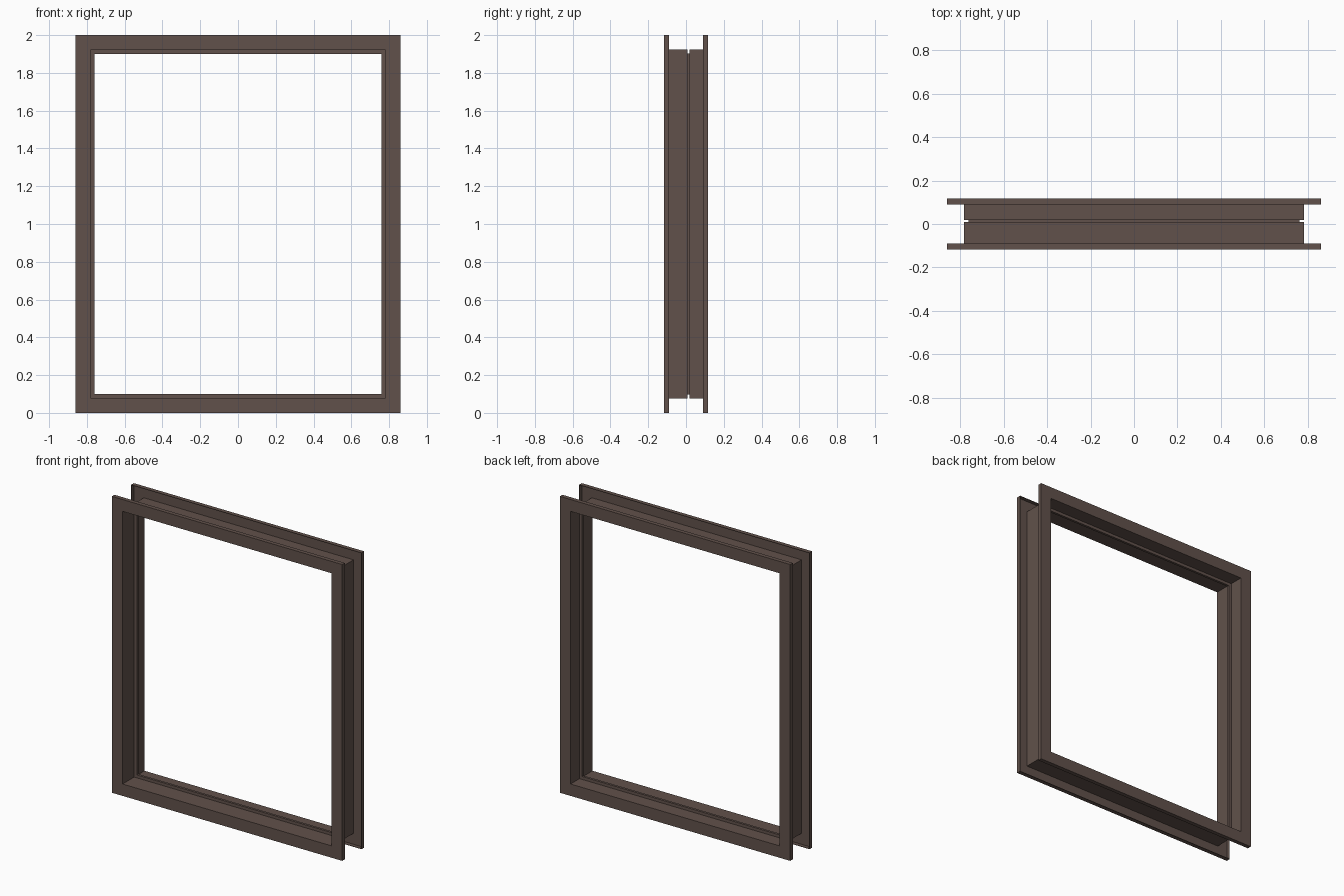
import bpy
import bmesh

if "Cube" in bpy.data.objects:
    bpy.data.objects.remove(bpy.data.objects["Cube"])

W, H = 0.86, 2.0        # half width, height
T = 0.003               # sheet thickness

bronze = bpy.data.materials.new("bronze_metal")
bronze.diffuse_color = (0.12, 0.083, 0.07, 1)
bronze.use_nodes = True
bronze.node_tree.nodes["Principled BSDF"].inputs["Base Color"].default_value = bronze.diffuse_color

# Folded sheet profile: (distance in from the outer edge, y)
# return lip, face, web, glazing stop, web, face, return lip
path = [(0, -.089), (0, -.117), (.08, -.117), (.08, .006), (.10, .006),
        (.10, .022), (.08, .022), (.08, .117), (0, .117), (0, .089)]


def thicken(pts, t):
    """Offset an axis-aligned path to its left and close it into an outline."""
    normals = []
    for a, b in zip(pts, pts[1:]):
        dx, dy = b[0] - a[0], b[1] - a[1]
        length = abs(dx) + abs(dy)
        normals.append((-dy / length, dx / length))
    inner = []
    for i, p in enumerate(pts):
        if i == 0:
            n = normals[0]
        elif i == len(pts) - 1:
            n = normals[-1]
        else:
            n = (normals[i - 1][0] + normals[i][0], normals[i - 1][1] + normals[i][1])
        inner.append((p[0] + n[0] * t, p[1] + n[1] * t))
    return pts + inner[::-1]


outline = thicken(path, T)


def corner(sx, top, d, y):
    return (sx * (W - d), y, H - d if top else d)


def member(name, start, end):
    """One frame member, mitred between two corners given as (side, is_top)."""
    bm = bmesh.new()
    a = [bm.verts.new(corner(*start, d, y)) for d, y in outline]
    b = [bm.verts.new(corner(*end, d, y)) for d, y in outline]
    n = len(outline)
    for i in range(n):
        j = (i + 1) % n
        bm.faces.new((a[i], a[j], b[j], b[i]))
    bm.faces.new(a[::-1])
    bm.faces.new(b)
    bmesh.ops.recalc_face_normals(bm, faces=bm.faces)
    mesh = bpy.data.meshes.new(name)
    bm.to_mesh(mesh)
    bm.free()
    mesh.materials.append(bronze)
    obj = bpy.data.objects.new(name, mesh)
    bpy.context.collection.objects.link(obj)


# Four mitred members
member("sill", (-1, False), (1, False))
member("right_jamb", (1, False), (1, True))
member("head", (1, True), (-1, True))
member("left_jamb", (-1, True), (-1, False))
